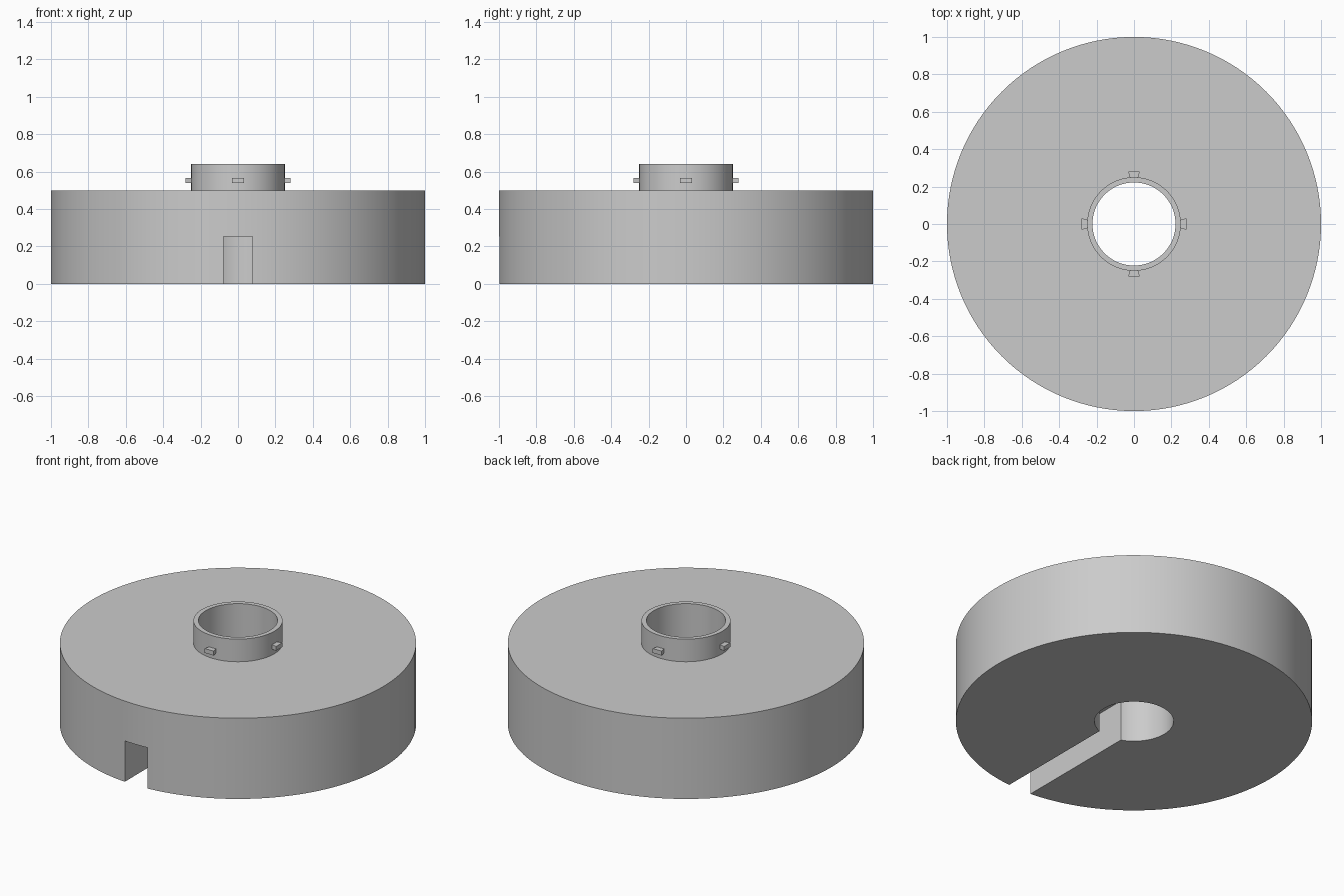
import bpy, bmesh, math
from mathutils import Matrix

cube = bpy.data.objects.get("Cube")
if cube:
    bpy.data.objects.remove(cube, do_unlink=True)

SEGMENTS = 128
BORE, COLLAR, RADIUS = 0.222, 0.25, 1.0
DISC_TOP, COLLAR_TOP = 0.5, 0.64

grey = bpy.data.materials.new("plain grey")
grey.use_nodes = True
colour = (0.6, 0.6, 0.6, 1)
grey.diffuse_color = colour
grey.node_tree.nodes["Principled BSDF"].inputs["Base Color"].default_value = colour


def make_object(name, bm):
    bmesh.ops.recalc_face_normals(bm, faces=bm.faces)
    mesh = bpy.data.meshes.new(name)
    bm.to_mesh(mesh)
    bm.free()
    mesh.materials.append(grey)
    obj = bpy.data.objects.new(name, mesh)
    bpy.context.collection.objects.link(obj)
    return obj


def lathe(name, profile):
    """Spin a closed (radius, height) profile around z."""
    bm = bmesh.new()
    verts = [bm.verts.new((r, 0, z)) for r, z in profile]
    edges = [bm.edges.new((a, b)) for a, b in zip(verts, verts[1:] + verts[:1])]
    bmesh.ops.spin(bm, geom=verts + edges, cent=(0, 0, 0), axis=(0, 0, 1),
                   angle=math.tau, steps=SEGMENTS, use_merge=True)
    bmesh.ops.remove_doubles(bm, verts=bm.verts, dist=1e-5)
    return make_object(name, bm)


def box(name, x, y, z):
    """Box spanning the given (low, high) ranges."""
    bm = bmesh.new()
    bmesh.ops.create_cube(bm, size=1)
    for v in bm.verts:
        v.co = [lo + (hi - lo) * (c + 0.5) for c, (lo, hi) in zip(v.co, (x, y, z))]
    return make_object(name, bm)


# Thick disc with a raised collar around a through bore
body = lathe("disc_with_collar", [
    (BORE, 0), (RADIUS, 0), (RADIUS, DISC_TOP),
    (COLLAR, DISC_TOP), (COLLAR, COLLAR_TOP), (BORE, COLLAR_TOP)])

# Underside channel running from the front rim into the bore
cutter = box("channel_cutter", (-0.078, 0.078), (-1.1, -0.1), (-0.1, 0.253))
cutter.hide_render = True
cut = body.modifiers.new("channel", 'BOOLEAN')
cut.operation = 'DIFFERENCE'
cut.solver = 'EXACT'
cut.object = cutter
bpy.context.view_layer.objects.active = body
body.select_set(True)
bpy.ops.object.modifier_apply(modifier=cut.name)
bpy.data.objects.remove(cutter, do_unlink=True)
bpy.ops.object.shade_smooth_by_angle(angle=math.radians(30))

# Four locking tabs around the collar, flaring outwards
for i, side in enumerate(("front", "left", "back", "right")):
    tab = box(side + "_tab", (-0.031, 0.031), (-0.282, -0.24), (0.538, 0.565))
    for v in tab.data.vertices:
        if v.co.y > -0.26:
            v.co.x *= 0.65
    tab.data.transform(Matrix.Rotation(i * math.pi / 2, 4, 'Z'))
